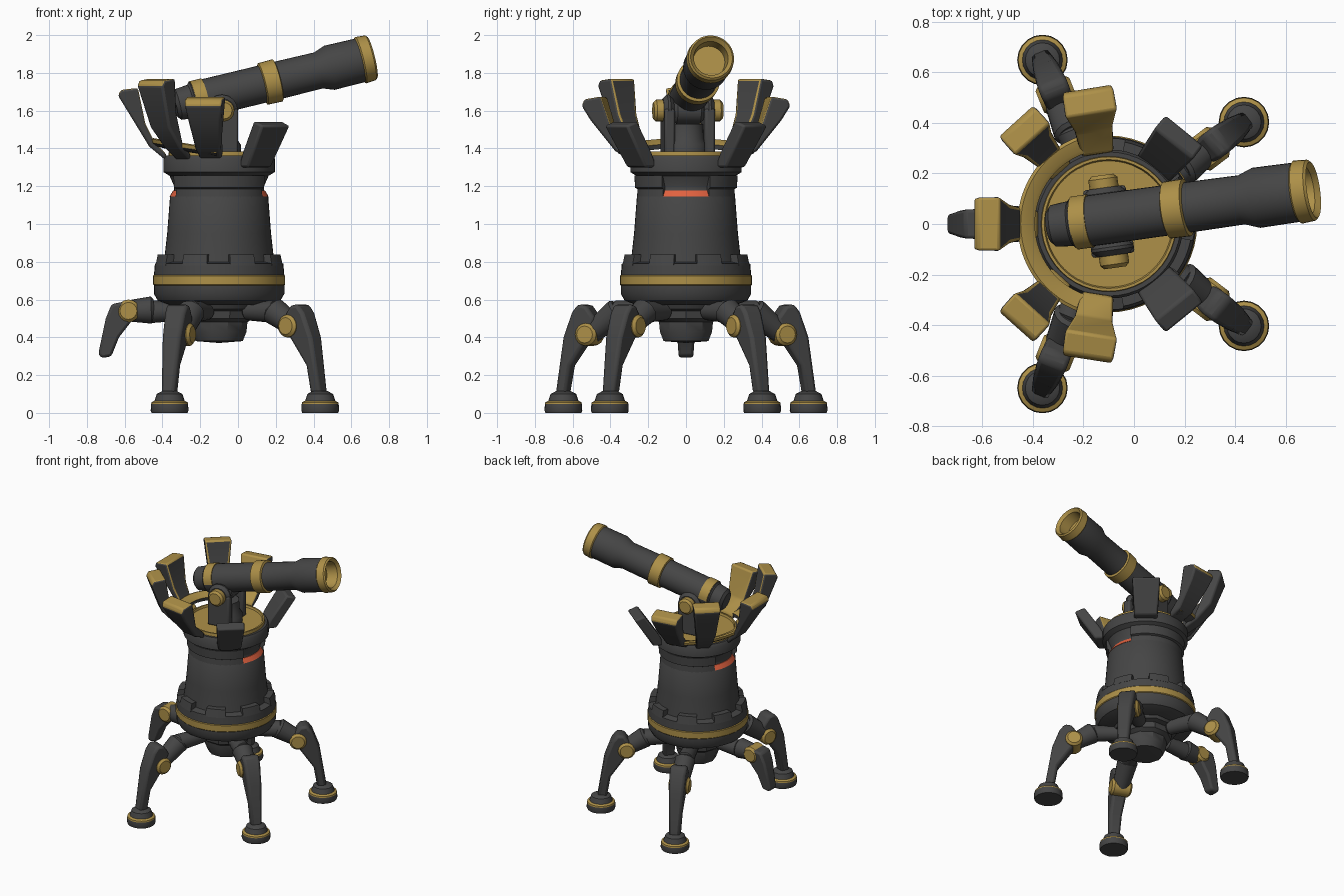
import bpy, bmesh
from math import cos, sin, radians
from mathutils import Vector, Matrix

if "Cube" in bpy.data.objects:
    bpy.data.objects.remove(bpy.data.objects["Cube"])

CENTRE = Vector((-0.1, 0, 0))


def material(name, rgb):
    m = bpy.data.materials.new(name)
    m.use_nodes = True
    m.diffuse_color = (*rgb, 1)
    m.node_tree.nodes["Principled BSDF"].inputs["Base Color"].default_value = (*rgb, 1)
    return m


MATS = [material("dark_iron", (0.06, 0.06, 0.06)),
        material("brass", (0.42, 0.28, 0.065)),
        material("ember_red", (0.75, 0.12, 0.05))]
IRON, BRASS, RED = range(3)


def finish(name, bm, bevel=0.0):
    bmesh.ops.remove_doubles(bm, verts=bm.verts, dist=0.0001)
    bmesh.ops.recalc_face_normals(bm, faces=bm.faces)
    me = bpy.data.meshes.new(name)
    bm.to_mesh(me)
    bm.free()
    for m in MATS:
        me.materials.append(m)
    ob = bpy.data.objects.new(name, me)
    bpy.context.collection.objects.link(ob)
    bpy.ops.object.select_all(action='DESELECT')
    ob.select_set(True)
    bpy.context.view_layer.objects.active = ob
    bpy.ops.object.shade_smooth_by_angle(angle=radians(35))
    if bevel:
        mod = ob.modifiers.new("Bevel", 'BEVEL')
        mod.width, mod.segments = bevel, 2


def lathe(name, profile, matrix=None, sides=48, mid=0, sweep=360):
    """Spin (radius, height, material) points; a partial sweep makes a closed, capped sector."""
    bm = bmesh.new()
    matrix = matrix or Matrix.Translation(CENTRE)
    full = sweep == 360
    rings = []
    for i in range(sides if full else sides + 1):
        a = radians(mid - sweep / 2 + sweep * i / sides)
        rings.append([bm.verts.new(matrix @ Vector((r * cos(a), r * sin(a), z))) for r, z, _ in profile])
    n = len(profile)
    for i in range(sides):
        p, q = rings[i], rings[(i + 1) % len(rings)]
        for j in range(n - 1 if full else n):
            k = (j + 1) % n
            bm.faces.new((p[j], q[j], q[k], p[k])).material_index = profile[j][2]
    if not full:
        for ring in (rings[0], rings[-1]):
            bm.faces.new(ring).material_index = profile[0][2]
    finish(name, bm)


def along(p0, p1):
    d = Vector(p1) - Vector(p0)
    return Matrix.Translation(p0) @ d.to_track_quat('Z', 'Y').to_matrix().to_4x4(), d.length


def rod(name, p0, p1, r, mat=IRON, r2=None):
    m, length = along(p0, p1)
    r2 = r2 or r
    e = min(r, r2) * 0.25
    lathe(name, [(0, 0, mat), (r - e, 0, mat), (r, e, mat), (r2, length - e, mat),
                 (r2 - e, length, mat), (0, length, mat)], m, 16)


def polar(angle, r, z, side=0):
    a = radians(angle)
    return CENTRE + Vector((r * cos(a) - side * sin(a), r * sin(a) + side * cos(a), z))


def slab(name, angle, outline, w_low, w_high, inner=IRON, panel=None, bevel=0.012):
    """Thick plate: a radial (r, z) outline whose width changes with height; panel colours the inset inner face."""
    bm = bmesh.new()
    low = min(z for _, z in outline)
    span = max(z for _, z in outline) - low
    loops = [[bm.verts.new(polar(angle, r, z, s * (w_low + (w_high - w_low) * (z - low) / span)))
              for r, z in outline] for s in (-1, 1)]
    bm.faces.new(loops[0])
    bm.faces.new(loops[1])
    for j in range(len(outline)):
        k = (j + 1) % len(outline)
        bm.faces.new((loops[0][j], loops[0][k], loops[1][k], loops[1][j]))
    bmesh.ops.recalc_face_normals(bm, faces=bm.faces)
    out = Vector((cos(radians(angle)), sin(radians(angle)), 0))
    for f in bm.faces:
        if f.normal.dot(out) < -0.3 or f.normal.z > 0.1:
            f.material_index = inner
    if panel is not None:
        faces = [f for f in bm.faces if f.normal.dot(out) < -0.3 and f.calc_center_median().z > low + span * 0.35]
        bmesh.ops.inset_region(bm, faces=faces, thickness=0.018)
        for f in faces:
            f.material_index = panel
    finish(name, bm, bevel)


# Tower body with brass belt and deck, and a groove that the cheeks close at the sides
lathe("tower_body", [(0, 0.57, IRON), (0.26, 0.57, IRON), (0.325, 0.595, IRON), (0.345, 0.63, IRON),
                     (0.345, 0.675, BRASS), (0.35, 0.68, BRASS), (0.35, 0.725, BRASS), (0.345, 0.73, IRON),
                     (0.34, 0.79, IRON), (0.292, 0.8, IRON), (0.275, 0.95, IRON), (0.26, 1.145, IRON),
                     (0.238, 1.178, IRON), (0.238, 1.2, IRON), (0.262, 1.255, IRON), (0.295, 1.275, IRON),
                     (0.295, 1.345, IRON), (0.285, 1.362, IRON), (0.268, 1.362, BRASS), (0.266, 1.385, BRASS),
                     (0.255, 1.385, BRASS), (0.25, 1.37, BRASS), (0, 1.37, BRASS)])
for i in range(8):
    lathe("belt_tooth", [(0.285, 0.78, IRON), (0.342, 0.78, IRON), (0.33, 0.838, IRON), (0.285, 0.838, IRON)],
          sides=6, mid=45 * i + 22, sweep=24)
lathe("underbody", [(0.24, 0.59, IRON), (0.22, 0.55, IRON), (0.185, 0.54, IRON), (0.18, 0.5, IRON),
                    (0.15, 0.48, IRON), (0.145, 0.43, IRON), (0.125, 0.38, IRON), (0, 0.37, IRON)], sides=10)

# Side cheeks leave a recess front and back, each with a sloping red slit
for a in (0, 180):
    lathe("body_cheek", [(0.23, 1.14, IRON), (0.26, 1.14, IRON), (0.256, 1.185, IRON), (0.27, 1.192, IRON),
                         (0.273, 1.258, IRON), (0.23, 1.258, IRON)], sides=24, mid=a + 90, sweep=124)
    lathe("glowing_slit", [(0.235, 1.146, RED), (0.262, 1.146, RED), (0.243, 1.178, RED), (0.235, 1.178, RED)],
          sides=12, mid=a, sweep=55)

# Crown lip, tilted up towards the rear, and petals
tilt = Matrix.Translation(CENTRE + Vector((0, 0, 1.385))) @ Matrix.Rotation(radians(9), 4, 'Y')
lathe("crown_lip", [(0.295, -0.03, IRON), (0.335, -0.025, IRON), (0.36, -0.012, BRASS), (0.367, 0.008, BRASS),
                    (0.355, 0.014, BRASS), (0.31, 0.004, BRASS), (0.295, -0.005, IRON)],
      tilt, sides=32, mid=180, sweep=176)
REAR = [(0.28, 1.335), (0.37, 1.41), (0.535, 1.68), (0.52, 1.71), (0.43, 1.72), (0.39, 1.53), (0.34, 1.43),
        (0.28, 1.37)]
TALL = [(0.28, 1.335), (0.37, 1.4), (0.47, 1.51), (0.55, 1.73), (0.535, 1.76), (0.45, 1.77),
        (0.415, 1.58), (0.35, 1.43), (0.28, 1.37)]
WIDE = [(0.28, 1.345), (0.37, 1.385), (0.5, 1.55), (0.545, 1.625), (0.53, 1.66), (0.44, 1.675),
        (0.375, 1.47), (0.28, 1.385)]
slab("rear_petal", 180, REAR, 0.05, 0.108, BRASS, IRON)
for s in (-1, 1):
    slab("tall_petal", 132 * s, TALL, 0.05, 0.095, BRASS, IRON)
    slab("wide_petal", 99 * s, WIDE, 0.06, 0.105, BRASS)
    slab("front_petal", 51 * s, [(0.26, 1.3), (0.34, 1.3), (0.48, 1.52), (0.41, 1.545), (0.3, 1.38)], 0.08, 0.098)

# Cannon barrel with brass bands and hollow muzzle
barrel, L = along((-0.335, -0.01, 1.628), (0.71, 0.135, 1.882))
lathe("cannon", [(0, 0, IRON), (0.062, 0, IRON), (0.083, 0.018, IRON), (0.09, 0.09, IRON), (0.101, 0.1, IRON),
                 (0.1, 0.48, BRASS), (0.113, 0.485, BRASS), (0.115, 0.565, BRASS), (0.1, 0.57, IRON),
                 (0.098, 0.79, IRON), (0.12, 0.85, IRON), (0.118, L - 0.07, BRASS), (0.126, L - 0.063, BRASS),
                 (0.122, L - 0.01, BRASS), (0.112, L, BRASS), (0.092, L - 0.02, BRASS),
                 (0.085, L - 0.1, BRASS), (0, L - 0.1, BRASS)], barrel, 32)
lathe("breech_band", [(0.09, 0.105, BRASS), (0.106, 0.105, BRASS), (0.106, 0.17, BRASS), (0.09, 0.17, BRASS)],
      barrel, 20, mid=90, sweep=190)

# Swivel mount with trunnions
axis = barrel.to_3x3() @ Vector((0, 0, 1))
fwd = Vector((axis.x, axis.y, 0)).normalized()
side = Vector((-fwd.y, fwd.x, 0))
hub = Vector((-0.1, 0.01, 1.6))
lathe("swivel_base", [(0.115, 1.36, IRON), (0.115, 1.42, IRON), (0.095, 1.45, IRON), (0.09, 1.53, IRON),
                      (0, 1.53, IRON)], sides=24)
for s in (-1, 1):
    inner, outer = hub + side * s * 0.08, hub + side * s * 0.135
    rod("yoke_cheek", inner, outer, 0.085)
    bm = bmesh.new()
    place = Matrix.Translation((inner + outer) / 2 - Vector((0, 0, 0.11))) @ Matrix(
        (fwd, side, Vector((0, 0, 1)))).transposed().to_4x4()
    bmesh.ops.create_cube(bm, size=1, matrix=place @ Matrix.Diagonal((0.17, 0.055, 0.24, 1)))
    finish("yoke_post", bm, 0.012)
    rod("trunnion_cap", outer - side * s * 0.02, hub + side * s * 0.185, 0.058, BRASS)
rod("cannon_saddle", hub - side * 0.08, hub + side * 0.08, 0.07)

# Legs: hip, thigh, brass knee, curved shin and foot
SHIN = [(0.46, 0.5), (0.51, 0.57), (0.56, 0.575), (0.595, 0.53), (0.645, 0.4), (0.695, 0.1),
        (0.63, 0.1), (0.605, 0.25), (0.5, 0.4)]
RAISED = [(0.46, 0.49), (0.43, 0.56), (0.5, 0.59), (0.57, 0.575), (0.6, 0.5), (0.64, 0.31),
          (0.62, 0.29), (0.57, 0.3), (0.53, 0.4)]


def leg(angle, shin, knee, knee_half, foot=None):
    mid_r = (0.27 + knee[0]) / 2
    rod("hip", polar(angle, 0.18, 0.54), polar(angle, mid_r, 0.535), 0.05, IRON, 0.06)
    rod("thigh", polar(angle, mid_r - 0.03, 0.545), polar(angle, *knee), 0.072, IRON, 0.058)
    rod("knee", polar(angle, *knee, -knee_half), polar(angle, *knee, knee_half), 0.06, BRASS)
    slab("shin", angle, shin, 0.038, 0.06, bevel=0.018)
    if foot:
        lathe("foot", [(0, 0, IRON), (0.095, 0, IRON), (0.1, 0.012, IRON), (0.098, 0.046, BRASS),
                       (0.096, 0.056, BRASS), (0.08, 0.064, IRON), (0.068, 0.1, IRON), (0.04, 0.115, IRON),
                       (0, 0.115, IRON)], Matrix.Translation(polar(angle, foot, 0)), 20)


for s in (-1, 1):
    leg(37 * s, SHIN, (0.495, 0.46), 0.074, 0.67)
    leg(112 * s, [(r + 0.04, z) for r, z in SHIN], (0.55, 0.415), 0.072, 0.7)
leg(180, RAISED, (0.48, 0.54), 0.064)
